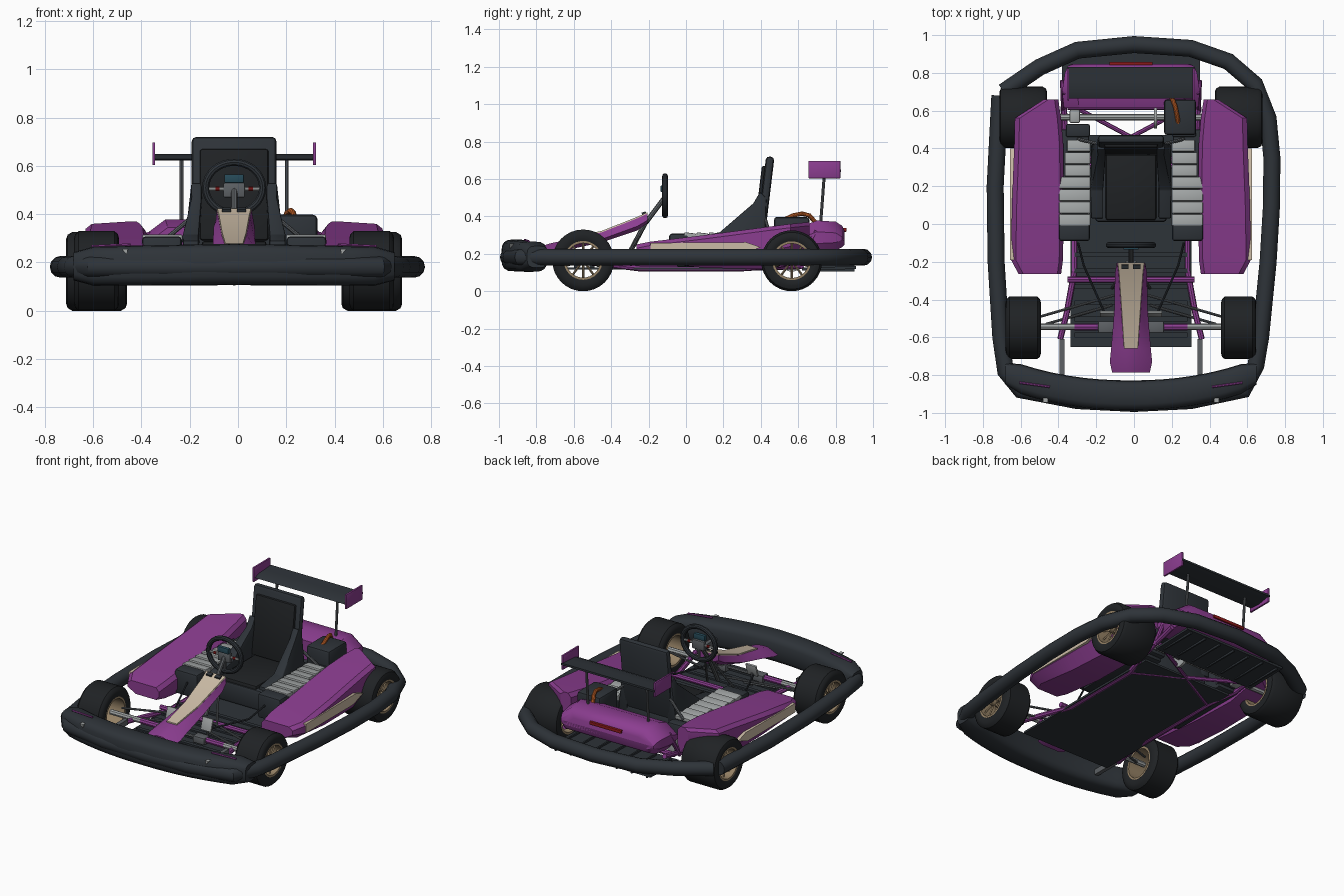
import bpy, bmesh, math
from mathutils import Vector, Matrix

if "Cube" in bpy.data.objects:
    bpy.data.objects.remove(bpy.data.objects["Cube"])

C = -0.016  # body centre line, slightly off the bumper loop centre


def mat(name, r, g, b):
    m = bpy.data.materials.new(name)
    m.diffuse_color = (r, g, b, 1)
    m.use_nodes = True
    m.node_tree.nodes["Principled BSDF"].inputs["Base Color"].default_value = m.diffuse_color
    return m


PURPLE = mat("purple", .26, .047, .28)
DARK = mat("dark", .027, .033, .040)
TYRE = mat("tyre", .014, .016, .018)
BEIGE = mat("beige", .60, .50, .38)
LIGHT = mat("light_metal", .36, .38, .38)
STEEL = mat("steel", .11, .12, .13)
BRONZE = mat("bronze", .30, .22, .13)
ORANGE = mat("orange", .55, .12, .02)
RED = mat("red", .25, .01, .01)
BLUE = mat("screen", .02, .07, .10)


def finish(name, bm, m):
    bmesh.ops.recalc_face_normals(bm, faces=bm.faces)
    me = bpy.data.meshes.new(name)
    bm.to_mesh(me)
    bm.free()
    me.materials.append(m)
    o = bpy.data.objects.new(name, me)
    bpy.context.collection.objects.link(o)
    return o


def bevel(bm, w, seg=2):
    if w:
        es = [e for e in bm.edges if len(e.link_faces) == 2 and e.calc_face_angle(0) > .5]
        bmesh.ops.bevel(bm, geom=es, offset=w, segments=seg, affect='EDGES', profile=.5)


def box(name, x, y, z, m, bev=0, tilt=0):
    """x, y, z are (min, max) pairs; tilt turns about the x axis."""
    bm = bmesh.new()
    bmesh.ops.create_cube(bm, size=1)
    bmesh.ops.scale(bm, vec=[abs(b - a) for a, b in (x, y, z)], verts=bm.verts)
    bevel(bm, bev)
    M = Matrix.Translation([(a + b) / 2 for a, b in (x, y, z)]) @ Matrix.Rotation(tilt, 4, 'X')
    bm.transform(M)
    return finish(name, bm, m)


def loft(name, sections, m, bev=0, closed=False):
    bm = bmesh.new()
    rings = [[bm.verts.new(p) for p in s] for s in sections]
    n = len(rings[0])
    for a, b in zip(rings, rings[1:] + (rings[:1] if closed else [])):
        for i in range(n):
            bm.faces.new((a[i], a[(i + 1) % n], b[(i + 1) % n], b[i]))
    if not closed:
        bm.faces.new(rings[0])
        bm.faces.new(rings[-1])
    bmesh.ops.recalc_face_normals(bm, faces=bm.faces)
    bevel(bm, bev)
    return finish(name, bm, m)


def tube(name, pts, r, m, res=2, cyclic=False):
    cu = bpy.data.curves.new(name, 'CURVE')
    cu.dimensions = '3D'
    cu.bevel_depth, cu.bevel_resolution, cu.use_fill_caps = r, res, True
    sp = cu.splines.new('POLY')
    sp.points.add(len(pts) - 1)
    for q, p in zip(sp.points, pts):
        q.co = (*p, 1)
    sp.use_cyclic_u = cyclic
    cu.materials.append(m)
    o = bpy.data.objects.new(name, cu)
    bpy.context.collection.objects.link(o)


def lathe(name, prof, centre, m, seg=32):
    """Closed (x, radius) profile spun about the x axis."""
    c = Vector(centre)
    rings = []
    for k in range(seg):
        a = 2 * math.pi * k / seg
        rings.append([c + Vector((x, r * math.cos(a), r * math.sin(a))) for x, r in prof])
    return loft(name, rings, m, closed=True)


# outer bumper hoop
hoop = [(-.71, .68), (-.735, .2), (-.73, -.2), (-.705, -.6), (-.68, -.78), (-.6, -.88), (-.3, -.935), (0, -.95),
        (.3, -.935), (.58, -.88), (.645, -.75), (.67, -.6), (.71, -.2), (.728, .1), (.73, .35), (.71, .56),
        (.64, .74), (.5, .86), (.3, .93), (0, .95), (-.3, .92), (-.5, .83), (-.69, .70)]
tube("bumper_hoop", [(x - C, y, .182) for x, y in hoop], .045, DARK, 4)

# front bumper, a bowed rounded bar
secs = []
for i in range(17):
    x = -.665 + 1.33 * i / 16
    t = abs(x / .665)
    k = 1 if t < .99 else .72
    cy, zc, d, h = -.908 + .115 * t ** 2.2, .192 - .008 * t, .08 * k, .086 * k * (1 - .06 * t)
    ring = []
    for j in range(16):
        a = 2 * math.pi * j / 16
        f = lambda v: math.copysign(abs(v) ** .6, v)
        ring.append((x, cy + d * f(math.cos(a)), zc + h * f(math.sin(a))))
    secs.append(ring)
loft("front_bumper", secs, DARK)

# wheels: tyre, rim, hub and spokes
for s in (-1, 1):
    for end, y, w, r in (("front", -.55, .093, .165), ("rear", .565, .126, .163)):
        c = (s * .57, y, r)
        side = "left" if s < 0 else "right"
        half = [(w * .92, .098), (w, .115), (w, .135), (w * .95, .152), (w * .8, r)]
        lathe(f"{end}_{side}_tyre", half + [(-x, q) for x, q in reversed(half)], c, TYRE)
        lathe(f"{end}_{side}_rim", [(-w * .95, .092), (-w * .95, .104), (w * .95, .104), (w * .95, .092)], c, BRONZE)
        xo = s * w * .65
        lathe(f"{end}_{side}_hub", [(xo - .03, .004), (xo - .03, .022), (xo + .03, .022), (xo + .03, .004)], c, BRONZE, 12)
        for k in range(10):
            a = 2 * math.pi * (k + .5) / 10
            p = lambda q: (c[0] + xo, c[1] + q * math.cos(a), c[2] + q * math.sin(a))
            tube("spoke", [p(.01), p(.097)], .006, BRONZE, 0)

# floor, ribs, diffuser
box("floor_pan", (-.32, .32), (-.65, .47), (.115, .128), DARK)
for k in range(6):
    box("floor_rib", (-.3, .3), (-.6 + k * .085, -.575 + k * .085), (.126, .138), DARK)
box("diffuser", (-.365, .365), (.62, .91), (.115, .13), DARK, 0, .03)
for k in range(7):
    x = -.33 + .11 * k
    box("diffuser_fin", (x - .005, x + .005), (.65, .9), (.105, .14), DARK)

# chassis tubes
for s in (-1, 1):
    tube("chassis_rail", [(s * .375, -.61, .16), (s * .34, -.47, .15), (s * .30, -.25, .122), (s * .30, .3, .122),
                          (s * .35, .5, .14), (s * .36, .76, .2)], .016, PURPLE)
    tube("cross_brace", [(s * .3, .3, .12), (-s * .3, .62, .13)], .012, PURPLE)
    tube("rear_post", [(s * .36, .6, .15), (s * .35, .7, .32)], .014, PURPLE)
    box("bumper_bracket", (s * .352, s * .378), (-.84, -.61), (.15, .185), STEEL)
    # front axle, tie rods, pedals
    tube("stub_axle", [(s * .29, -.545, .165), (s * .52, -.545, .165)], .017, LIGHT)
    tube("axle_beam", [(s * .15, -.545, .165), (s * .30, -.545, .165)], .018, PURPLE)
    box("axle_clamp", (s * .09, s * .175), (-.575, -.515), (.14, .185), STEEL, .006)
    tube("tie_rod", [(s * .48, -.49, .18), (s * .03, -.36, .2)], .007, STEEL)
    tube("lower_link", [(s * .45, -.53, .15), (s * .10, -.43, .16)], .007, STEEL)
    tube("pedal_cable", [(s * .28, -.1, .25), (s * .25, -.22, .2), (s * .14, -.47, .2)], .006, DARK)
    box("pedal", (s * .09, s * .165), (-.483, -.47), (.19, .27), LIGHT, .003, -.3)
    tube("pedal_arm", [(s * .127, -.47, .13), (s * .127, -.475, .21)], .007, STEEL)
for y in (-.295, .31, .62):
    tube("cross_tube", [(-.335, y, .15), (.335, y, .15)], .016, PURPLE)
tube("front_axle_core", [(-.3, -.545, .165), (.3, -.545, .165)], .01, STEEL)
tube("rear_axle", [(-.56, .565, .165), (.56, .565, .165)], .017, LIGHT)
lathe("brake_disc", [(-.008, .015), (-.008, .06), (.008, .06), (.008, .015)], (.13, .565, .165), LIGHT)
box("brake_caliper", (-.325, -.27), (.535, .605), (.13, .235), LIGHT, .008)

# side pods with beige panels, engine blocks with cooling slabs
pod = [(-.265, .37, .595, .17, .25), (-.19, .36, .635, .155, .265), (.1, .355, .63, .125, .30),
       (.42, .358, .618, .118, .342), (.56, .37, .615, .16, .36), (.66, .385, .46, .2, .37)]
for s in (-1, 1):
    secs = []
    for y, a, b, z0, z1 in pod:
        h = z1 - z0
        secs.append([(s * x, y, z) for x, z in ((a + .02, z0), (a, z0 + .3 * h), (a, z1 - .025), (a + .02, z1),
                    (b - .025, z1), (b, z1 - .02), (b, z0 + .4 * h), (b - .06, z0))])
    loft("side_pod", secs, PURPLE)
    loft("side_panel", [[(s * x, y, z) for y, z in ((-.19, .20), (.3, .20), (.4, .235), (.32, .262), (-.19, .258))]
                        for x in (.61, .64)], BEIGE)
    box("engine_block", (s * .222, s * .37), (-.05, .50), (.13, .288), DARK, .008)
    box("engine_front_cap", (s * .217, s * .382), (-.09, .02), (.15, .308), DARK, .015)
    box("engine_rear_cap", (s * .217, s * .345), (.46, .53), (.15, .30), DARK, .012)
    for k in range(7):
        y = .02 + k * .0655
        x1 = .38 - .03 * (k > 3) - .012 * (k > 5)
        box("cooling_slab", (s * .215, s * x1), (y - .03, y + .031), (.278, .312), LIGHT, .004, -.12)
    tube("seat_stay", [(s * .16, .42, .40), (s * .28, .45, .30)], .009, STEEL)

# right rear airbox and hose
box("airbox", (.175, .345), (.47, .66), (.24, .398), DARK, .018)
tube("hose", [(.25, .53, .385), (.245, .57, .405), (.235, .62, .415), (.22, .66, .405), (.205, .69, .37)], .012, ORANGE, 3)

# rear cowl and tail light
secs = []
for y, w, z0, z1 in ((.615, .355, .22, .345), (.70, .365, .215, .378), (.80, .35, .22, .372), (.835, .335, .235, .35), (.848, .31, .25, .325)):
    secs.append([(x, y, z) for x, z in ((-w + .03, z0), (-w, z0 + .04), (-w, z1 - .06), (-w + .08, z1),
                (w - .08, z1), (w, z1 - .06), (w, z0 + .04), (w - .03, z0))])
loft("rear_cowl", secs, PURPLE)
box("tail_light", (-.115, .115), (.84, .858), (.318, .338), RED, .003)

# rear wing
loft("wing_blade", [[(x, y, z) for y, z in ((.665, .628), (.70, .642), (.76, .645), (.83, .65), (.83, .638), (.74, .622))]
                    for x in (-.337, .337)], DARK)
for s in (-1, 1):
    box("wing_endplate", (s * .327, s * .339), (.655, .825), (.604, .697), PURPLE, .002)
    tube("wing_strut", [(s * .218, .715, .3), (s * .218, .74, .63)], .008, STEEL)

# seat
box("seat_base", (-.19, .19), (.01, .42), (.135, .27), DARK, .02)
box("seat_cushion", (-.135, .135), (.02, .40), (.25, .29), TYRE, .015)
box("seat_back", (-.176, .176), (.40, .445), (.25, .722), DARK, .02, -.12)
box("seat_back_pad", (-.142, .142), (.383, .42), (.29, .67), TYRE, .01, -.12)
for s in (-1, 1):
    loft("seat_bolster", [[(s * (x0 + dx * (z < .4)), y, z) for y, z in
                           ((.03, .22), (.03, .29), (.18, .315), (.36, .47), (.395, .53), (.43, .50), (.42, .22))]
                          for x0, dx in ((.135, .012), (.178, .034))], DARK, .006)

# nose fairing with beige spine
secs, spine = [], []
for y, w, z0, z1, b in ((-.205, .075, .365, .415, .073), (-.26, .085, .325, .39, .066), (-.45, .088, .262, .315, .052),
                        (-.66, .105, .215, .27, .038), (-.73, .112, .195, .255, .03), (-.785, .10, .19, .235, .025)):
    secs.append([(-w * .6, y, z0), (-w, y, (z0 + z1) / 2 - .01), (-b, y, z1), (b, y, z1), (w, y, (z0 + z1) / 2 - .01), (w * .6, y, z0)])
    if y > -.7:
        spine.append([(-b, y, z1 - .004), (-b * .95, y, z1 + .008), (b * .95, y, z1 + .008), (b, y, z1 - .004)])
loft("nose_fairing", secs, PURPLE)
loft("nose_spine", spine, BEIGE)
for s in (-1, 1):
    box("nose_vent", (s * .012, s * .05), (-.235, -.212), (.40, .424), DARK, 0, .35)
    # accents on the front bumper
    tube("bumper_accent", [(s * .43, -.862, .274), (s * .59, -.84, .267)], .006, PURPLE, 1)
    loft("bumper_clip", [[(s * .44, y, .255), (s * .465, y, .255), (s * .445, y, .232)] for y in (-.945, -.92)], LIGHT)

# steering wheel, column and display
ring = []
for k in range(33):
    a = 2 * math.pi * k / 32
    ring.append((.118 * math.cos(a), -.112, .51 + .105 * math.sin(a)))
tube("steering_wheel", ring[:-1], .0155, DARK, 3, True)
tube("steering_column", [(0, -.115, .5), (0, -.22, .36), (0, -.31, .19)], .013, STEEL)
box("steering_hub", (-.045, .045), (-.125, -.10), (.47, .53), STEEL, .005)
box("display", (-.04, .04), (-.135, -.112), (.53, .565), BLUE, .003)
for s in (-1, 1):
    tube("steering_spoke", [(0, -.112, .505), (s * .112, -.112, .505)], .008, LIGHT)
    tube("spoke_button", [(s * .06, -.112, .505), (s * .078, -.112, .505)], .0095, RED)
    tube("column_stay", [(s * .02, -.2, .38), (s * .10, -.34, .15)], .007, STEEL)
tube("lower_spoke", [(0, -.112, .5), (0, -.112, .41)], .008, STEEL)

# meshes from curves, centre-line shift, smooth shading
bpy.ops.object.select_all(action='SELECT')
bpy.context.view_layer.objects.active = bpy.context.scene.objects["bumper_hoop"]
bpy.ops.object.convert(target='MESH')
for o in bpy.context.scene.objects:
    o.location.x += C
    o.select_set(True)
bpy.ops.object.shade_smooth_by_angle(angle=math.radians(32))
